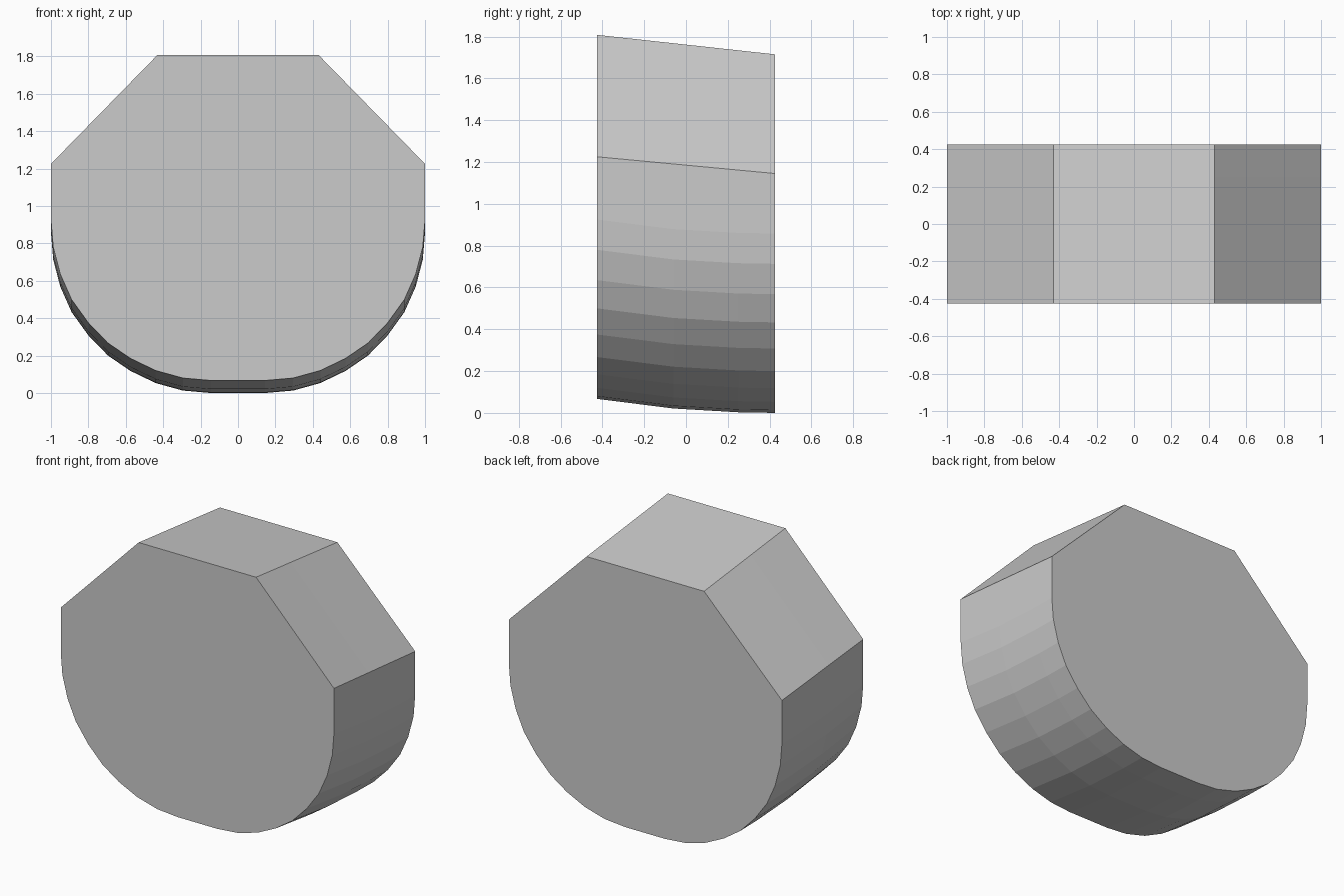
import bpy, bmesh

if "Cube" in bpy.data.objects:
    bpy.data.objects.remove(bpy.data.objects["Cube"])

# right half of the front outline, from the bottom up to the vertical side
arc = [(0.145, 0.067), (0.295, 0.08), (0.44, 0.12), (0.575, 0.185), (0.695, 0.267),
       (0.80, 0.375), (0.89, 0.50), (0.95, 0.635), (0.988, 0.78), (1.0, 0.925)]

# depth stations: y and how far the rounded underside drops there
stations = [(-0.425, 0.0), (-0.06, -0.046), (0.25, -0.064), (0.425, -0.067)]


def outline(y, drop):
    t = (y + 0.425) / 0.85
    half = [(x, z + drop) for x, z in arc]
    half += [(1.0, 1.225 - 0.08 * t), (0.43, 1.808 - 0.093 * t)]
    return half + [(-x, z) for x, z in reversed(half)]


# block: sloped faceted top, rounded lower half
bm = bmesh.new()
rings = [[bm.verts.new((x, y, z)) for x, z in outline(y, d)] for y, d in stations]
n = len(rings[0])
for a, b in zip(rings, rings[1:]):
    for i in range(n):
        j = (i + 1) % n
        bm.faces.new((a[i], a[j], b[j], b[i]))

# front and back caps
bm.faces.new(rings[0])
bm.faces.new(rings[-1])
bmesh.ops.recalc_face_normals(bm, faces=bm.faces)

mesh = bpy.data.meshes.new("rounded_block")
bm.to_mesh(mesh)
bm.free()
block = bpy.data.objects.new("rounded_block", mesh)
bpy.context.collection.objects.link(block)
